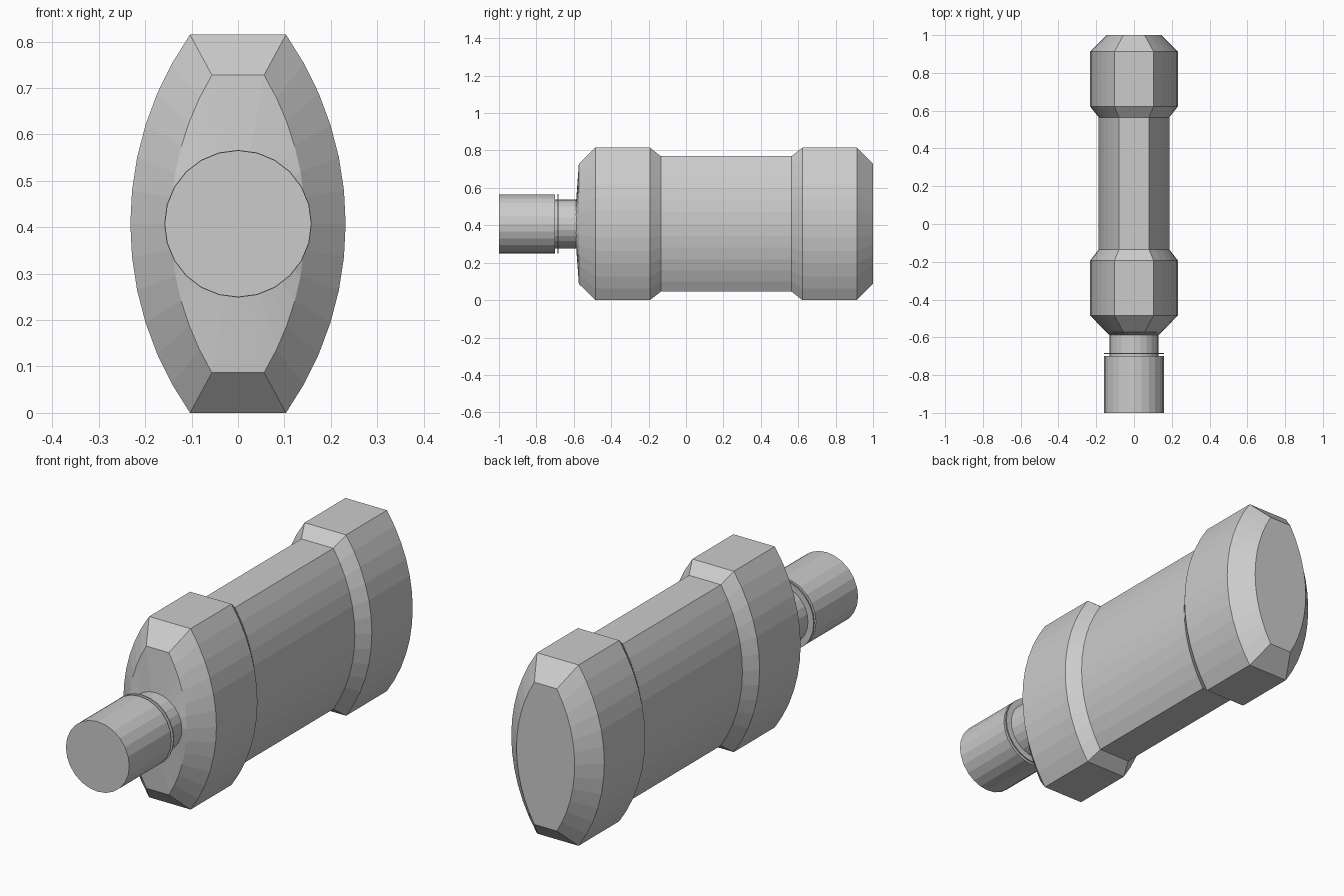
import bpy, bmesh, math

if "Cube" in bpy.data.objects:
    bpy.data.objects.remove(bpy.data.objects["Cube"])

CZ = 0.4075      # height of the long axis
R = 0.71         # radius of the bulging sides
STEPS = 12       # facets per bulging side


def loft(name, rings):
    """Skin a list of equal-length vertex rings and cap both ends."""
    bm = bmesh.new()
    loops = [[bm.verts.new(p) for p in ring] for ring in rings]
    n = len(loops[0])
    for a, b in zip(loops, loops[1:]):
        for i in range(n):
            j = (i + 1) % n
            bm.faces.new((a[i], a[j], b[j], b[i]))
    bm.faces.new(loops[0])
    bm.faces.new(loops[-1])
    bmesh.ops.recalc_face_normals(bm, faces=bm.faces)
    mesh = bpy.data.meshes.new(name)
    bm.to_mesh(mesh)
    bm.free()
    obj = bpy.data.objects.new(name, mesh)
    bpy.context.collection.objects.link(obj)
    return obj


def barrel_ring(y, inset):
    """Flat-topped lens outline, shrunk evenly by inset."""
    r, half = R - inset, CZ - inset
    a = math.asin(half / r)
    cx = 0.232 - R
    angles = [-a + 2 * a * i / STEPS for i in range(STEPS + 1)]
    right = [(cx + r * math.cos(t), y, CZ + r * math.sin(t)) for t in angles]
    return right + [(-x, y, z) for x, y, z in reversed(right)]


def circle(y, r, n=24):
    return [(r * math.cos(math.tau * i / n), y, CZ + r * math.sin(math.tau * i / n))
            for i in range(n)]


# Barrel: two thick collars joined by a slimmer waist
sections = [(-0.573, 0.087), (-0.485, 0), (-0.193, 0), (-0.135, 0.045),
            (0.565, 0.045), (0.622, 0), (0.913, 0), (1.0, 0.087)]
rings = [barrel_ring(y, i) for y, i in sections]

# Shallow front slope running up to the round neck
mouth = []
for x, y, z in rings[0]:
    t = math.atan2(z - CZ, x)
    mouth.append((0.131 * math.cos(t), -0.587, CZ + 0.131 * math.sin(t)))
loft("flask_body", [mouth] + rings)

# Neck, thin seal ring and cap
loft("neck", [circle(-0.705, 0.131), circle(-0.58, 0.131)])
loft("seal_ring", [circle(-0.687, 0.159), circle(-0.682, 0.159)])
loft("cap", [circle(-1.0, 0.158), circle(-0.70, 0.158)])
